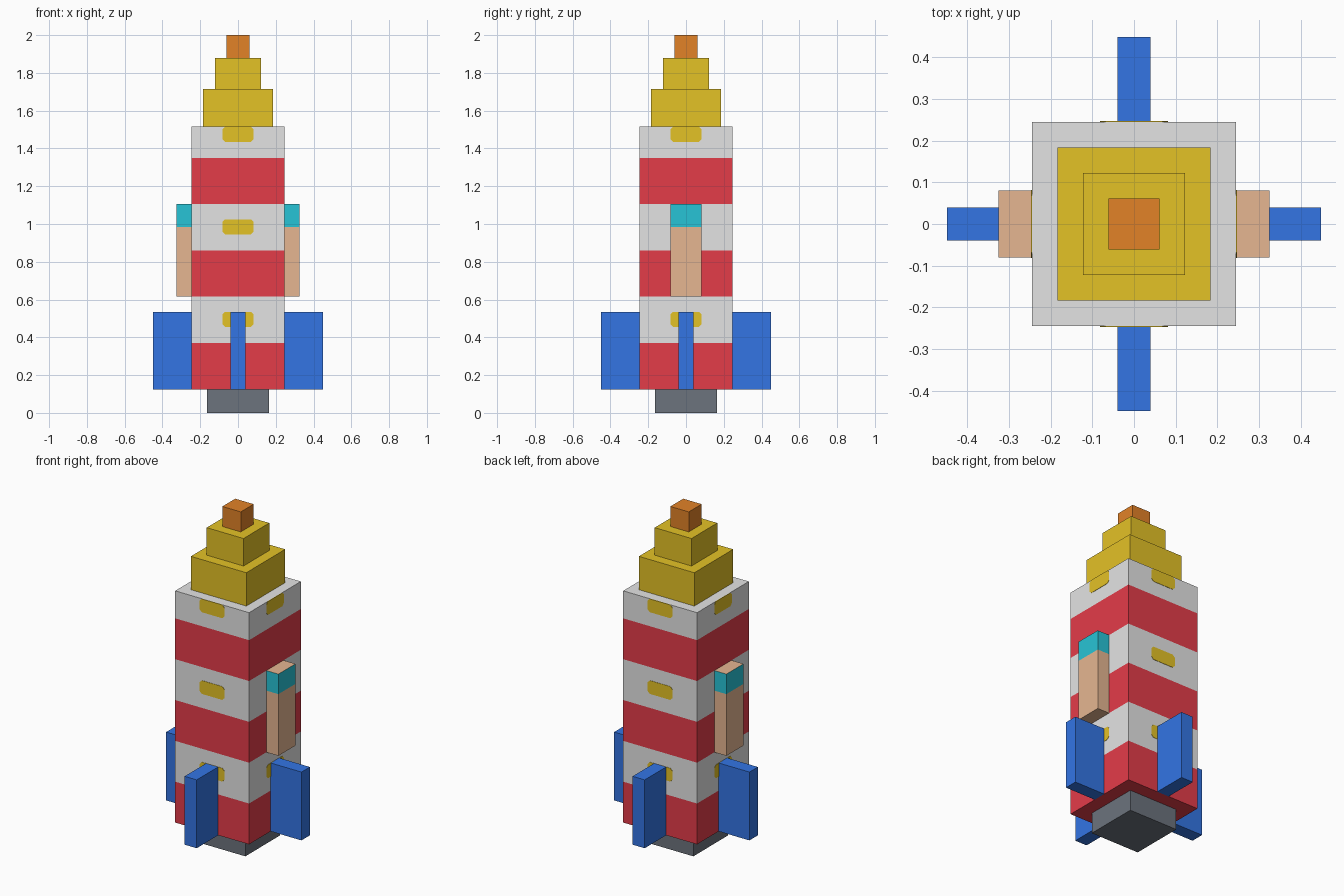
import bpy, bmesh
from math import pi
from mathutils import Matrix

cube = bpy.data.objects.get("Cube")
if cube:
    bpy.data.objects.remove(cube, do_unlink=True)


def material(name, hex_code):
    srgb = [int(hex_code[i:i + 2], 16) / 255 for i in (0, 2, 4)]
    color = [c / 12.92 if c <= 0.04045 else ((c + 0.055) / 1.055) ** 2.4 for c in srgb] + [1]
    mat = bpy.data.materials.new(name)
    mat.use_nodes = True
    mat.diffuse_color = color
    mat.node_tree.nodes["Principled BSDF"].inputs["Base Color"].default_value = color
    return mat


WHITE = material("light grey", "E4E4E4")
RED = material("red", "E43C49")
GOLD = material("gold", "E4C226")
BLUE = material("blue", "3375E4")
TAN = material("tan", "E6B691")
TEAL = material("teal", "27C4D6")
ORANGE = material("orange", "E28227")
GREY = material("dark grey", "6C737D")


def finish(name, bm, mats):
    bmesh.ops.recalc_face_normals(bm, faces=bm.faces)
    mesh = bpy.data.meshes.new(name)
    bm.to_mesh(mesh)
    bm.free()
    for mat in mats:
        mesh.materials.append(mat)
    obj = bpy.data.objects.new(name, mesh)
    bpy.context.collection.objects.link(obj)
    return obj


def block(name, x, y, levels, mats, cap=-1, turn=0):
    """Box spanning x and y, sliced at the levels; one material per slice.
    cap is the index of the material on the top face."""
    bm = bmesh.new()
    rings = [[bm.verts.new(p) for p in ((x[0], y[0], z), (x[1], y[0], z),
                                        (x[1], y[1], z), (x[0], y[1], z))] for z in levels]
    bm.faces.new(rings[0])
    bm.faces.new(rings[-1]).material_index = cap % len(mats)
    for i, (low, high) in enumerate(zip(rings, rings[1:])):
        for j in range(4):
            k = (j + 1) % 4
            bm.faces.new((low[j], low[k], high[k], high[j])).material_index = i % len(mats)
    bm.transform(Matrix.Rotation(turn, 4, "Z"))
    return finish(name, bm, mats)


def tier(name, half, levels, mats):
    return block(name, (-half, half), (-half, half), levels, mats)


def window(name, z, turn):
    """Thin plate with clipped corners on the front of the hull, turned to its side."""
    w, h, c, t = 0.082, 0.04, 0.014, 0.002
    outline = [(-w, -h + c), (-w + c, -h), (w - c, -h), (w, -h + c),
               (w, h - c), (w - c, h), (-w + c, h), (-w, h - c)]
    bm = bmesh.new()
    face = bm.faces.new([bm.verts.new((px, -HULL - t, z + pz)) for px, pz in outline])
    out = bmesh.ops.extrude_face_region(bm, geom=[face])
    moved = [v for v in out["geom"] if isinstance(v, bmesh.types.BMVert)]
    bmesh.ops.translate(bm, verts=moved, vec=(0, 2 * t, 0))
    bm.transform(Matrix.Rotation(turn, 4, "Z"))
    return finish(name, bm, [GOLD])


HULL = 0.245

# Engine, striped hull and stepped nose
tier("engine_nozzle", 0.163, (0, 0.125), [GREY])
tier("hull", HULL, (0.125, 0.37, 0.615, 0.86, 1.105, 1.35, 1.515), [RED, WHITE])
tier("nose_lower", 0.184, (1.515, 1.715), [GOLD])
tier("nose_upper", 0.122, (1.715, 1.88), [GOLD])
tier("nose_tip", 0.061, (1.88, 2.0), [ORANGE])

# Fins and windows on all four sides
for i, side in enumerate(("front", "left", "back", "right")):
    turn = i * pi / 2
    block(side + "_fin", (-0.04, 0.04), (-0.449, -HULL), (0.125, 0.535), [BLUE], turn=turn)
    for level, z in (("lower", 0.495), ("middle", 0.985), ("upper", 1.475)):
        if level != "middle" or side in ("front", "back"):
            window(f"{side}_{level}_window", z, turn)

# Side pods with a teal band under a tan top
for side, turn in (("left", pi / 2), ("right", -pi / 2)):
    block(side + "_pod", (-0.081, 0.081), (-0.325, -HULL), (0.615, 0.985, 1.105),
          [TAN, TEAL], cap=0, turn=turn)
